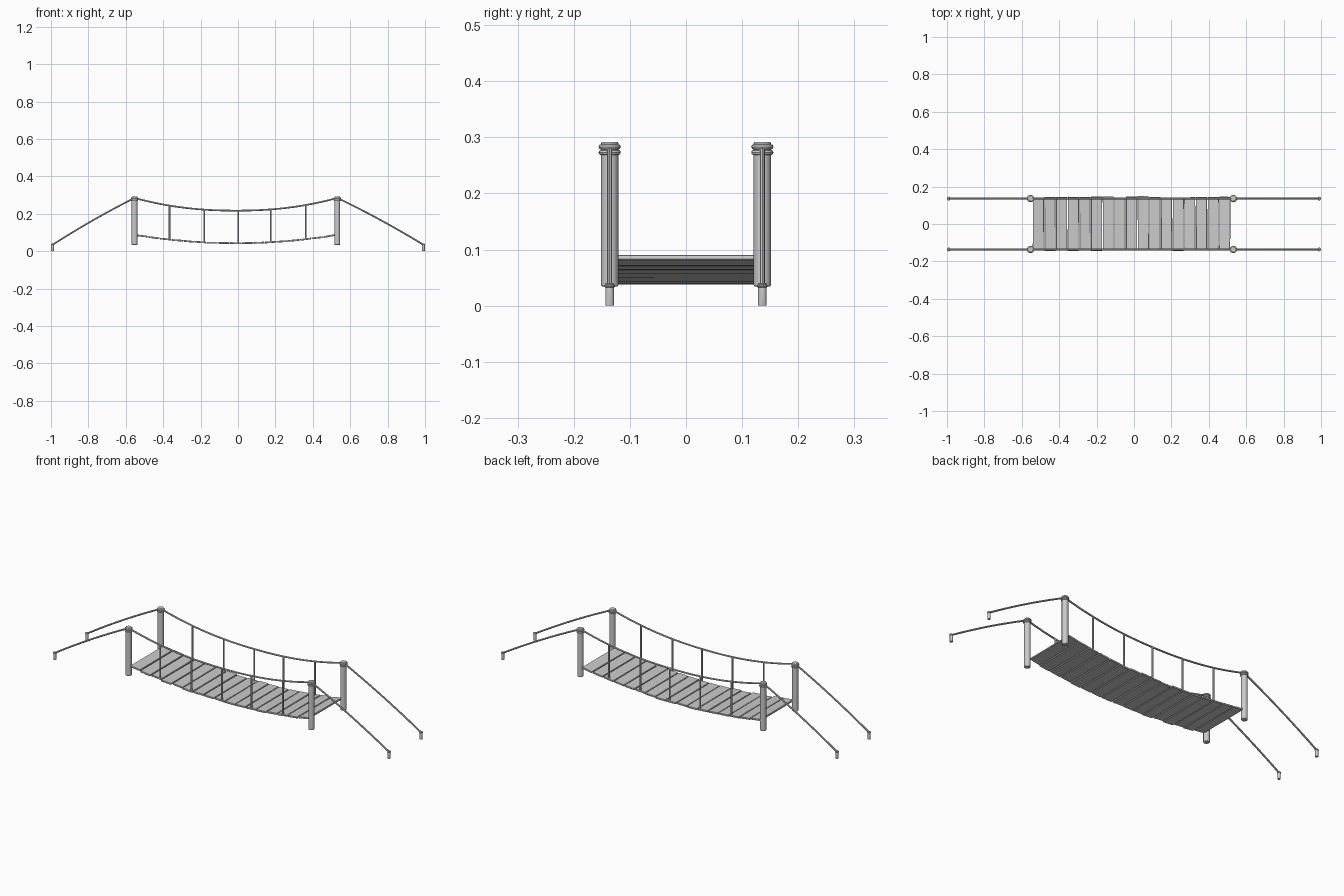
import bpy, math, random
from mathutils import Vector

if "Cube" in bpy.data.objects:
    bpy.data.objects.remove(bpy.data.objects["Cube"])

random.seed(4)
CX, HALF = -0.011, 0.542          # bridge centre and half span between posts
SIDE = 0.136                      # y of posts and ropes


def smooth(ob):
    bpy.ops.object.select_all(action='DESELECT')
    ob.select_set(True)
    bpy.context.view_layer.objects.active = ob
    bpy.ops.object.shade_smooth_by_angle(angle=math.radians(40))


def cylinder(name, x, y, z0, z1, r, bevel, sides=16):
    bpy.ops.mesh.primitive_cylinder_add(vertices=sides, radius=r, depth=z1 - z0,
                                        location=(x, y, (z0 + z1) / 2))
    ob = bpy.context.object
    ob.name = name
    mod = ob.modifiers.new("bevel", 'BEVEL')
    mod.width = bevel
    mod.segments = 2
    smooth(ob)


def ring(name, x, y, z, major, minor):
    bpy.ops.mesh.primitive_torus_add(location=(x, y, z), major_radius=major, minor_radius=minor,
                                     major_segments=20, minor_segments=8)
    ob = bpy.context.object
    ob.name = name
    smooth(ob)


def rope(name, pts, r=0.0045):
    cu = bpy.data.curves.new(name, 'CURVE')
    cu.dimensions = '3D'
    cu.bevel_depth = r
    cu.bevel_resolution = 2
    cu.use_fill_caps = True
    sp = cu.splines.new('POLY')
    sp.points.add(len(pts) - 1)
    for p, co in zip(sp.points, pts):
        p.co = (*co, 1)
    ob = bpy.data.objects.new(name, cu)
    bpy.context.collection.objects.link(ob)
    bpy.ops.object.select_all(action='DESELECT')
    ob.select_set(True)
    bpy.context.view_layer.objects.active = ob
    bpy.ops.object.convert(target='MESH')
    smooth(bpy.context.object)


def deck_z(x):
    return 0.043 + 0.043 * ((x - CX) / 0.53) ** 2


def rail_z(x):
    return 0.217 + 0.068 * abs((x - CX) / HALF) ** 2.2


# deck planks following the sag, slightly irregular
N, X0, X1 = 17, -0.543, 0.517
pitch = (X1 - X0) / N
for i in range(N):
    x = X0 + (i + 0.5) * pitch
    slope = math.atan(2 * 0.043 * (x - CX) / 0.53 ** 2)
    bpy.ops.mesh.primitive_cube_add(
        size=1, location=(x, 0.002 + random.uniform(-0.003, 0.003), deck_z(x)),
        rotation=(0, -slope + random.uniform(-0.035, 0.035), random.uniform(-0.007, 0.007)))
    ob = bpy.context.object
    ob.name = f"plank_{i + 1}"
    ob.scale = (pitch - 0.004, 0.286 + random.uniform(-0.006, 0.006), 0.009)
    bpy.ops.object.transform_apply(location=False, rotation=False, scale=True)
    mod = ob.modifiers.new("bevel", 'BEVEL')
    mod.width = 0.0012
    mod.segments = 1

for s, side in ((-1, "front"), (1, "back")):
    y = s * SIDE
    for e, end in ((-1, "left"), (1, "right")):
        # post with two rope lashings
        px = CX + e * HALF
        cylinder(f"{side}_{end}_post", px, y, 0.034, 0.292, 0.0155, 0.003)
        for k, z in enumerate((0.283, 0.273)):
            ring(f"{side}_{end}_post_lashing_{k + 1}", px, y, z, 0.0148, 0.005)
        # ground stake with rope loop
        sx = e * 0.991
        cylinder(f"{side}_{end}_stake", sx, y, 0.0, 0.04, 0.008, 0.001, 12)
        ring(f"{side}_{end}_stake_loop", sx, y, 0.035, 0.0068, 0.003)
        # anchor rope, bowed slightly upward
        a, b = Vector((px, y, 0.285)), Vector((sx, y, 0.035))
        pts = []
        for k in range(13):
            t = k / 12
            p = a.lerp(b, t)
            p.z += 0.03 * t * (1 - t)
            pts.append(p)
        rope(f"{side}_{end}_anchor_rope", pts)
    # sagging hand rope
    xs = [CX - HALF + 2 * HALF * k / 24 for k in range(25)]
    rope(f"{side}_hand_rope", [(x, y, rail_z(x)) for x in xs])
    # vertical hanger ropes
    for k, x in enumerate((-0.366, -0.18, 0.001, 0.175, 0.362)):
        rope(f"{side}_hanger_{k + 1}", [(x, y, deck_z(x) - 0.003), (x, y, rail_z(x))])
